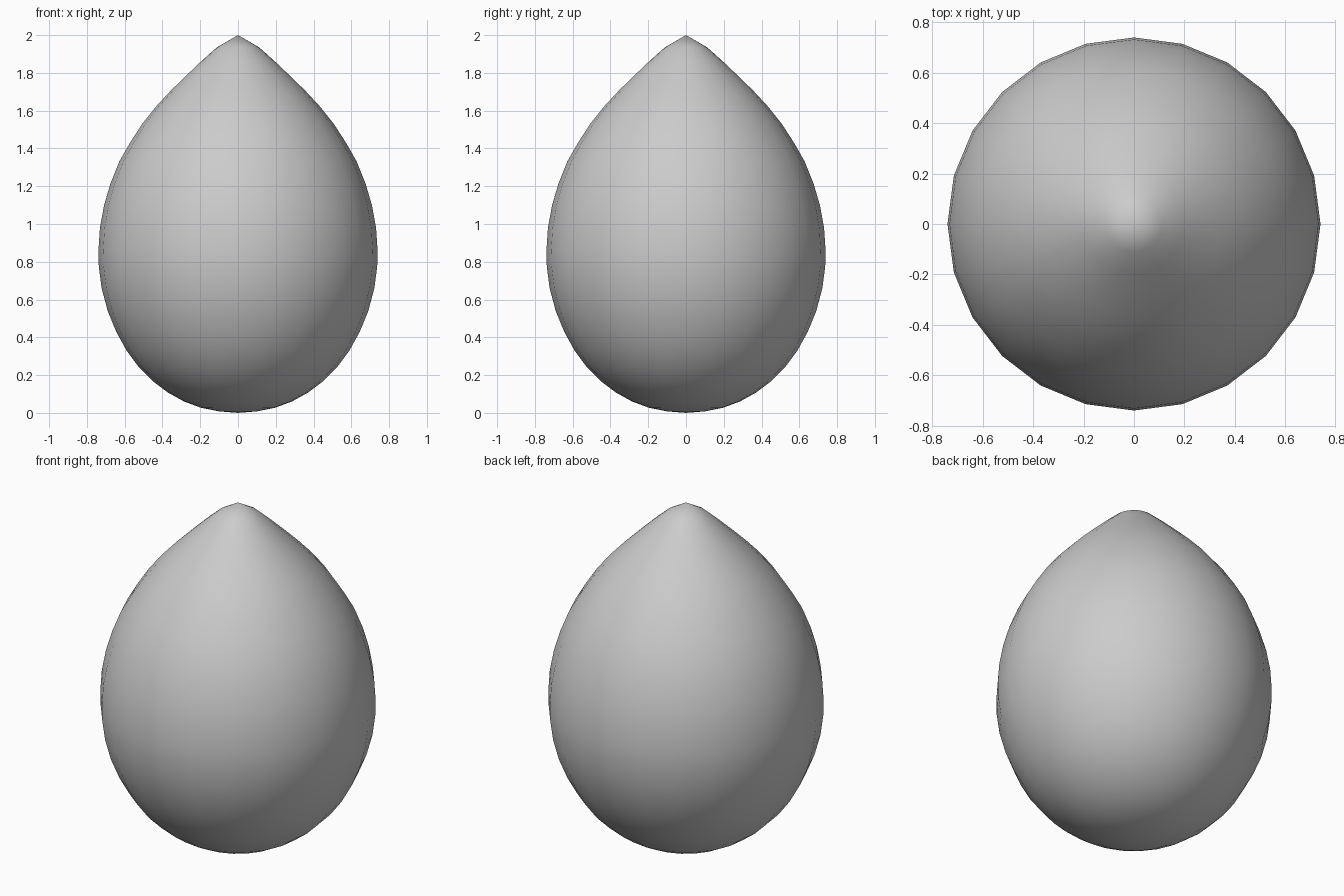
import bpy, bmesh, math

if "Cube" in bpy.data.objects:
    bpy.data.objects.remove(bpy.data.objects["Cube"])

SIDES = 24

# Radius and height of each ring, between the bottom and top poles
PROFILE = [
    (0.10, 0.008), (0.195, 0.027), (0.285, 0.06), (0.37, 0.107),
    (0.45, 0.167), (0.525, 0.242), (0.59, 0.33), (0.645, 0.43),
    (0.69, 0.54), (0.722, 0.66), (0.737, 0.775), (0.739, 0.86),
    (0.731, 0.98), (0.709, 1.10), (0.675, 1.215), (0.629, 1.33),
    (0.572, 1.43), (0.507, 1.53), (0.434, 1.622), (0.355, 1.707),
    (0.275, 1.785), (0.194, 1.862), (0.111, 1.936),
]

# Teardrop body: rings lofted between two pole vertices
bm = bmesh.new()
bottom = bm.verts.new((0, 0, 0))
top = bm.verts.new((0, 0, 2))
rings = []
for r, z in PROFILE:
    rings.append([bm.verts.new((r * math.cos(2 * math.pi * i / SIDES),
                                r * math.sin(2 * math.pi * i / SIDES), z))
                  for i in range(SIDES)])

for i in range(SIDES):
    j = (i + 1) % SIDES
    bm.faces.new((bottom, rings[0][j], rings[0][i]))
    bm.faces.new((top, rings[-1][i], rings[-1][j]))
    for a, b in zip(rings, rings[1:]):
        bm.faces.new((a[i], a[j], b[j], b[i]))

for face in bm.faces:
    face.smooth = True

mesh = bpy.data.meshes.new("teardrop_body")
bm.to_mesh(mesh)
bm.free()
body = bpy.data.objects.new("teardrop_body", mesh)
bpy.context.collection.objects.link(body)
